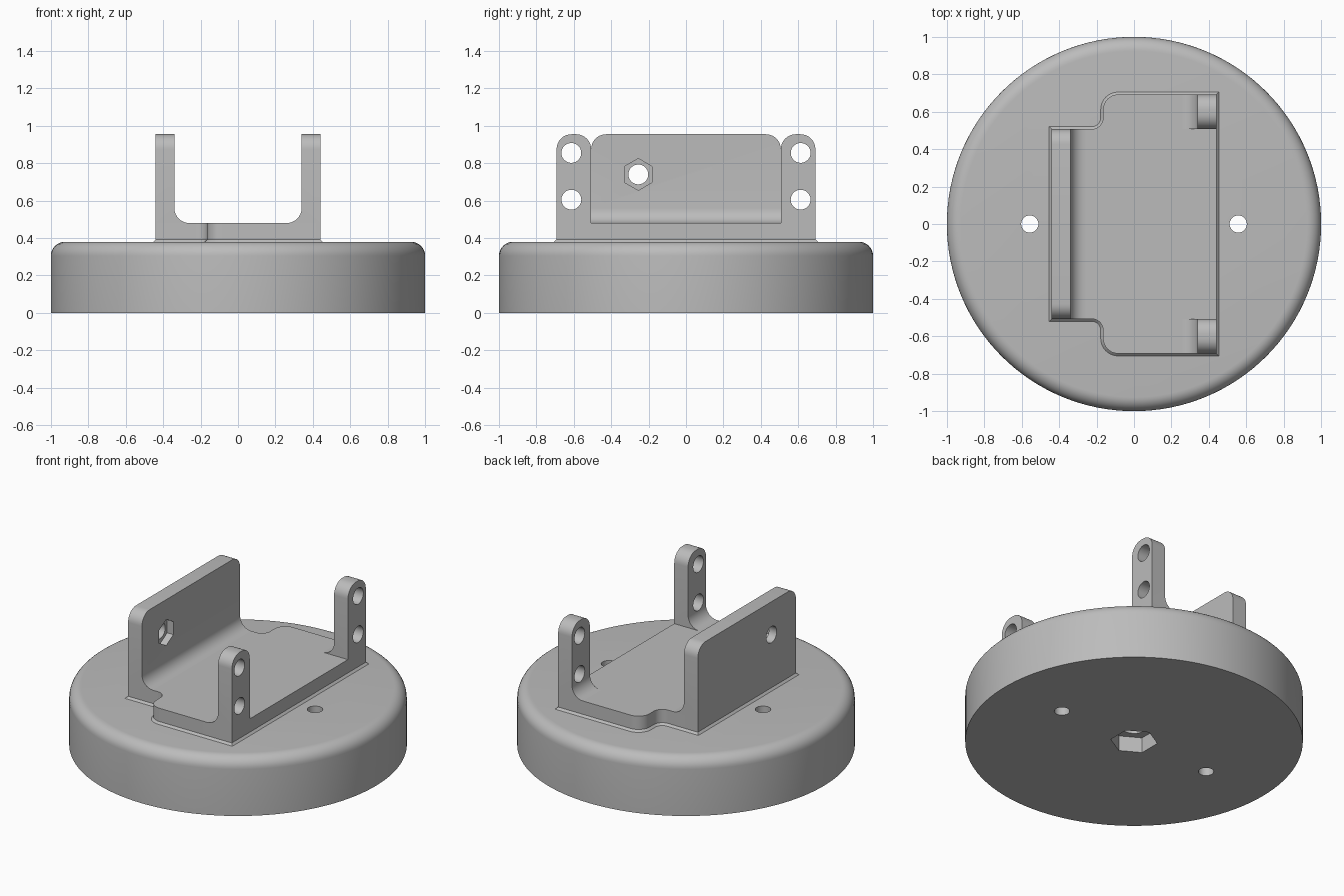
import bpy, bmesh, math
from mathutils import Vector, Matrix

cube = bpy.data.objects.get("Cube")
if cube:
    bpy.data.objects.remove(cube, do_unlink=True)

grey = bpy.data.materials.new("plain grey")
grey.use_nodes = True
GREY = (0.5, 0.5, 0.5, 1)
grey.diffuse_color = GREY
grey.node_tree.nodes["Principled BSDF"].inputs["Base Color"].default_value = GREY

BASE_TOP, FLOOR_TOP, TOP = 0.38, 0.48, 0.955
OUT, IN = 0.44, 0.34          # outer and inner faces of the wall and posts
WALL_Y, POST_Y = 0.507, 0.692  # half widths of the wall and of the post pair
R = 0.08                       # common fillet radius


def finish(name, bm):
    bmesh.ops.remove_doubles(bm, verts=bm.verts, dist=1e-5)
    bmesh.ops.recalc_face_normals(bm, faces=bm.faces)
    mesh = bpy.data.meshes.new(name)
    bm.to_mesh(mesh)
    bm.free()
    obj = bpy.data.objects.new(name, mesh)
    bpy.context.collection.objects.link(obj)
    mesh.materials.append(grey)
    return obj


def activate(obj):
    bpy.ops.object.select_all(action='DESELECT')
    obj.select_set(True)
    bpy.context.view_layer.objects.active = obj


def smooth(obj):
    activate(obj)
    bpy.ops.object.shade_smooth_by_angle(angle=math.radians(30))


def rounded(corners, steps=8):
    """Turn (a, b, radius) corners into an outline with filleted corners."""
    out = []
    for i, (a, b, r) in enumerate(corners):
        p = Vector((a, b))
        if r == 0:
            out.append(p)
            continue
        u = (Vector(corners[i - 1][:2]) - p).normalized()
        v = (Vector(corners[(i + 1) % len(corners)][:2]) - p).normalized()
        half = u.angle(v) / 2
        centre = p + (u + v).normalized() * (r / math.sin(half))
        start = p + u * (r / math.tan(half)) - centre
        end = p + v * (r / math.tan(half)) - centre
        a0 = math.atan2(start.y, start.x)
        turn = math.atan2(end.y, end.x) - a0
        turn = (turn + math.pi) % (2 * math.pi) - math.pi
        for k in range(steps + 1):
            t = a0 + turn * k / steps
            out.append(centre + Vector((math.cos(t), math.sin(t))) * r)
    return out


def prism(outline, place, lo, hi):
    """Extrude an outline; place maps (a, b, depth) to a 3D point."""
    bm = bmesh.new()
    face = bm.faces.new([bm.verts.new(place(p.x, p.y, lo)) for p in outline])
    new = bmesh.ops.extrude_face_region(bm, geom=[face])["geom"]
    shift = Vector(place(0, 0, hi)) - Vector(place(0, 0, lo))
    bmesh.ops.translate(bm, vec=shift, verts=[g for g in new if isinstance(g, bmesh.types.BMVert)])
    bmesh.ops.remove_doubles(bm, verts=bm.verts, dist=1e-5)
    bmesh.ops.recalc_face_normals(bm, faces=bm.faces)
    return bm


def along_y(a, b, d):
    return (a, d, b)


def along_z(a, b, d):
    return (a, b, d)


def round_top(bm):
    """Round the two top edges that run along x."""
    edges = [e for e in bm.edges
             if all(v.co.z > TOP - 0.001 for v in e.verts)
             and abs(e.verts[0].co.y - e.verts[1].co.y) < 0.001]
    bmesh.ops.bevel(bm, geom=edges, offset=R, segments=8, profile=0.5, affect='EDGES')


def drill(obj, centre, radius, depth, axis='Z', sides=48):
    """Cut a round or hexagonal hole centred on a point."""
    turn = Matrix.Rotation(math.pi / 2, 4, 'Y') if axis == 'X' else Matrix()
    if axis == 'X':  # hexagon points lie along y
        turn = turn @ Matrix.Rotation(math.pi / 2, 4, 'Z')
    bm = bmesh.new()
    bmesh.ops.create_cone(bm, cap_ends=True, segments=sides, radius1=radius, radius2=radius,
                          depth=depth, matrix=Matrix.Translation(centre) @ turn
                          @ Matrix.Rotation(math.pi / 2 if sides == 6 else 0, 4, 'Z')
                          @ Matrix.Rotation(-math.pi / 2 if sides == 6 else 0, 4, 'Z'))
    cutter = finish("cutter", bm)
    cutter.hide_render = True
    activate(obj)
    mod = obj.modifiers.new("hole", 'BOOLEAN')
    mod.operation, mod.solver, mod.object = 'DIFFERENCE', 'EXACT', cutter
    bpy.ops.object.modifier_apply(modifier=mod.name)
    bpy.data.objects.remove(cutter, do_unlink=True)


# Round base with a softened top rim
bm = bmesh.new()
bmesh.ops.create_cone(bm, cap_ends=True, segments=128, radius1=1, radius2=1, depth=BASE_TOP,
                      matrix=Matrix.Translation((0, 0, BASE_TOP / 2)))
rim = [e for e in bm.edges if all(v.co.z > BASE_TOP - 0.01 for v in e.verts)]
bmesh.ops.bevel(bm, geom=rim, offset=0.075, segments=8, profile=0.5, affect='EDGES')
base = finish("base", bm)
for side in (-1, 1):
    drill(base, (side * 0.557, 0, 0.2), 0.046, 1)
drill(base, (0, 0, 0), 0.14, 0.2, sides=6)      # nut pocket underneath
drill(base, (0, 0, 0.17), 0.078, 0.36)          # blind bolt bore
smooth(base)

# Stepped bracket floor
half = [(OUT, POST_Y, 0), (-0.165, POST_Y, 0.08), (-0.165, WALL_Y, 0.06), (-OUT, WALL_Y, 0)]
outline = rounded(half + [(x, -y, r) for x, y, r in reversed(half)])
smooth(finish("bracket_floor", prism(outline, along_z, BASE_TOP, FLOOR_TOP)))

# Small flare where the bracket meets the base
FLARE = 0.013
bm = bmesh.new()
rings = []
for i, p in enumerate(outline):
    d1 = (p - outline[i - 1]).normalized()
    d2 = (outline[(i + 1) % len(outline)] - p).normalized()
    n = Vector((d1.y + d2.y, -d1.x - d2.x)).normalized()
    q = p + n * FLARE / max(0.5, n.dot(Vector((d1.y, -d1.x))))
    rings.append((bm.verts.new((q.x, q.y, BASE_TOP)),
                  bm.verts.new((p.x, p.y, BASE_TOP + FLARE))))
for i, (low, high) in enumerate(rings):
    bm.faces.new((rings[i - 1][0], low, high, rings[i - 1][1]))
smooth(finish("bracket_flare", bm))


# Upright cross-section with a fillet at its inner foot
def upright(side):
    return rounded([(side * OUT, FLOOR_TOP, 0), (side * OUT, TOP, 0), (side * IN, TOP, 0),
                    (side * IN, FLOOR_TOP, R), (side * (IN - R), FLOOR_TOP, 0)])


# Long wall with a bolt hole and a nut recess on its inner face
bm = prism(upright(-1), along_y, -WALL_Y, WALL_Y)
round_top(bm)
wall = finish("wall", bm)
drill(wall, (-0.39, -0.255, 0.74), 0.053, 0.4, axis='X')
drill(wall, (-IN, -0.255, 0.74), 0.085, 0.09, axis='X', sides=6)
smooth(wall)

# Pair of posts with two holes each
for name, side in (("back_post", 1), ("front_post", -1)):
    bm = prism(upright(1), along_y, side * WALL_Y, side * POST_Y)
    round_top(bm)
    post = finish(name, bm)
    for z in (0.605, 0.855):
        drill(post, (0.39, side * 0.613, z), 0.053, 0.4, axis='X')
    smooth(post)
